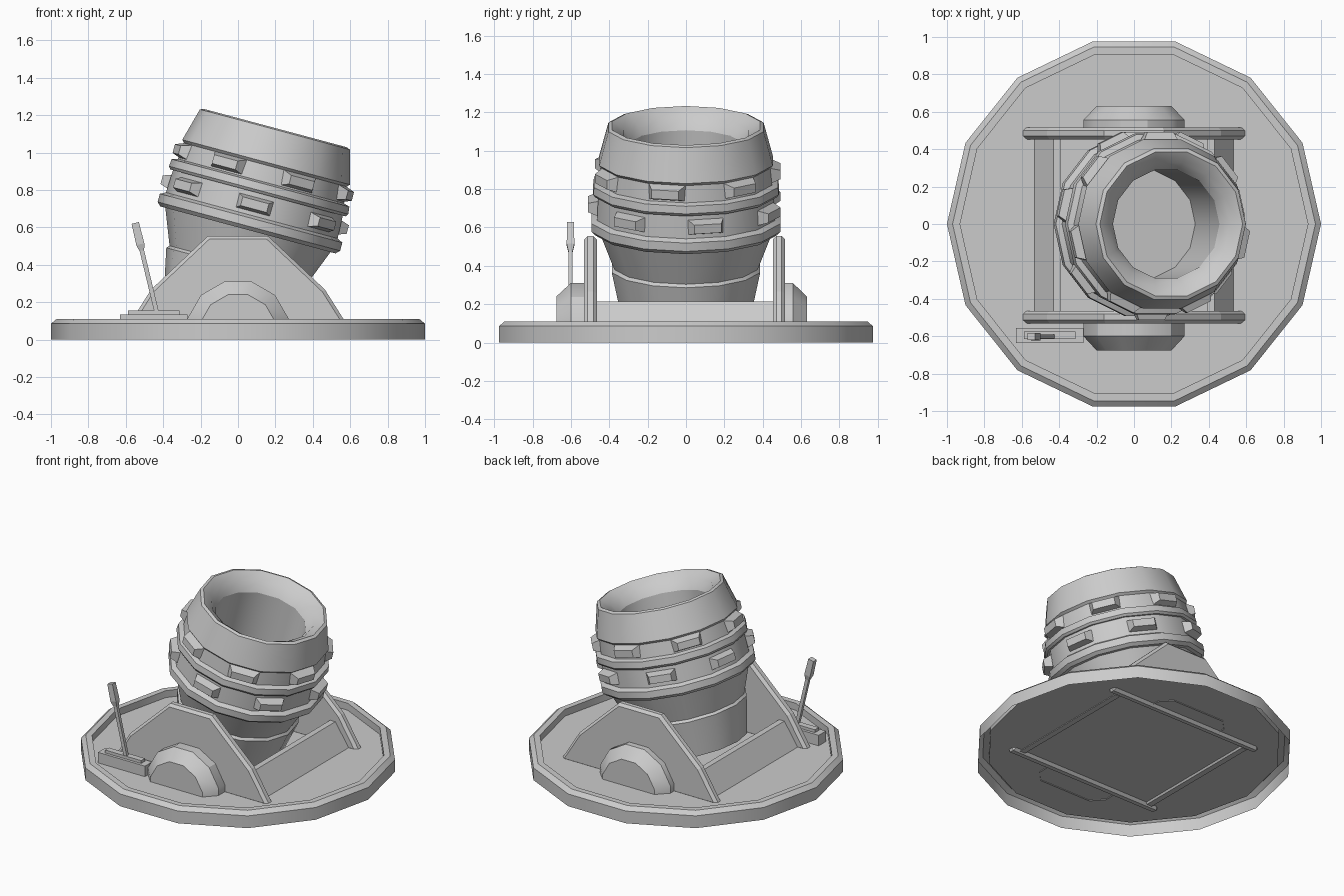
import bpy, bmesh, math
from mathutils import Matrix, Vector

if "Cube" in bpy.data.objects:
    bpy.data.objects.remove(bpy.data.objects["Cube"])

SIDES = 14


def finish(name, bm, matrix=Matrix(), smooth=False, recalc=True):
    if recalc:
        bmesh.ops.recalc_face_normals(bm, faces=bm.faces[:])
    mesh = bpy.data.meshes.new(name)
    bm.to_mesh(mesh)
    bm.free()
    obj = bpy.data.objects.new(name, mesh)
    obj.matrix_world = matrix
    bpy.context.collection.objects.link(obj)
    if smooth:
        bpy.ops.object.select_all(action='DESELECT')
        obj.select_set(True)
        bpy.context.view_layer.objects.active = obj
        bpy.ops.object.shade_smooth_by_angle(angle=math.radians(30))
    return obj


def lathe(profile, n=SIDES, start=0.0):
    """Revolve (radius, height) points around z; zero radius makes a pole."""
    bm = bmesh.new()
    rings = []
    for r, z in profile:
        if r == 0:
            rings.append([bm.verts.new((0, 0, z))] * n)
        else:
            angles = [start + 2 * math.pi * k / n for k in range(n)]
            rings.append([bm.verts.new((r * math.cos(a), r * math.sin(a), z)) for a in angles])
    for a, b in zip(rings, rings[1:]):
        for k in range(n):
            j = (k + 1) % n
            quad = [a[k], a[j], b[j], b[k]]
            bm.faces.new(list(dict.fromkeys(quad)))
    return bm


def extrude_y(points, y0, y1):
    """Prism from an (x, z) outline between two y values."""
    bm = bmesh.new()
    near = [bm.verts.new((x, y0, z)) for x, z in points]
    far = [bm.verts.new((x, y1, z)) for x, z in points]
    bm.faces.new(near)
    bm.faces.new(far[::-1])
    for i in range(len(points)):
        j = (i + 1) % len(points)
        bm.faces.new((near[i], near[j], far[j], far[i]))
    return bm


def frustum(bm, base, top, z0, z1, matrix=Matrix()):
    """Box with different half sizes at the bottom and the top."""
    loops = [[bm.verts.new(matrix @ Vector((sx * h[0], sy * h[1], z)))
              for sx, sy in ((-1, -1), (1, -1), (1, 1), (-1, 1))]
             for h, z in ((base, z0), (top, z1))]
    bm.faces.new(loops[0][::-1])
    bm.faces.new(loops[1])
    for i in range(4):
        j = (i + 1) % 4
        bm.faces.new((loops[0][i], loops[0][j], loops[1][j], loops[1][i]))


# Base plate: raised rim, sunken floor, hollow underneath
finish("base_plate", lathe([(1, 0), (1, .085), (.97, .11), (.93, .11), (.93, .062), (0, .062)]),
       smooth=True, recalc=False)

# Tilted barrel with lip, two rings and bore
tilt = Matrix.Translation((-.097, 0, .026)) @ Matrix.Rotation(math.radians(15), 4, 'Y')
barrel = [(0, .13), (.345, .13), (.397, .375), (.383, .39), (.457, .58),
          (.485, .58), (.505, .60), (.505, .645), (.475, .66),
          (.47, .785), (.485, .785), (.496, .80), (.492, .84), (.46, .85),
          (.45, .94), (.464, .955), (.415, 1.136), (.395, 1.144),
          (.335, 1.105), (.295, 1.04), (.295, .54), (0, .54)]
finish("barrel", lathe(barrel), tilt, smooth=True, recalc=False)

# Studs: alternate faces in two staggered rows
bm = bmesh.new()
step = 2 * math.pi / SIDES
for first, height, inner, outer in ((0, .72, .44, .512), (1, .898, .43, .492)):
    for k in range(first, SIDES, 2):
        turn = Matrix.Rotation(-math.pi / 2 + k * step, 4, 'Z')
        face = Matrix.Translation((0, 0, height)) @ turn @ Matrix.Rotation(math.pi / 2, 4, 'Y')
        frustum(bm, (.045, .102), (.024, .072), inner, outer, face)
finish("studs", bm, tilt)

# Side plates
half = [(.605, .045), (.465, .267), (.16, .555)]
outline = half + [(-x, z) for x, z in reversed(half)]
for name, y0, y1 in (("front_side_plate", -.531, -.464), ("back_side_plate", .453, .517)):
    plate = finish(name, extrude_y(outline, y0, y1))
    mod = plate.modifiers.new("chamfer", 'BEVEL')
    mod.width = .018
    mod.segments = 1
    mod.limit_method = 'ANGLE'
    mod.angle_limit = math.radians(60)

# Slanted cross beams
for name, s in (("right_cross_beam", 1), ("left_cross_beam", -1)):
    section = [(s * x, z) for x, z in ((.54, .05), (.43, .215), (.39, .215), (.50, .05))]
    finish(name, extrude_y(section, -.47, .46))

# Half-round hubs outside the side plates, cut at the floor
for name, s, shoulder, end in (("front_hub", 1, .60, .676), ("back_hub", -1, .557, .63)):
    bm = lathe([(.28, .49), (.28, shoulder), (.207, end), (0, end)], 12, math.radians(15))
    bm.transform(Matrix.Translation((0, 0, .04)) @ Matrix.Rotation(s * math.pi / 2, 4, 'X'))
    bmesh.ops.bisect_plane(bm, geom=bm.verts[:] + bm.edges[:] + bm.faces[:],
                           plane_co=(0, 0, .055), plane_no=(0, 0, 1), clear_inner=True)
    finish(name, bm, smooth=True, recalc=False)

# Lever housing
bm = bmesh.new()
frustum(bm, (.18, .04), (.18, .04), .062, .135)
frustum(bm, (.138, .021), (.138, .021), .13, .155)
finish("lever_housing", bm, Matrix.Translation((-.45, -.595, 0)))

# Lever with a thicker grip
bm = bmesh.new()
frustum(bm, (.012, .011), (.012, .011), -.03, .35)
frustum(bm, (.013, .012), (.022, .02), .33, .365)
frustum(bm, (.022, .02), (.02, .018), .365, .482)
finish("lever", bm, Matrix.Translation((-.437, -.602, .155)) @ Matrix.Rotation(math.radians(-13.5), 4, 'Y'))
